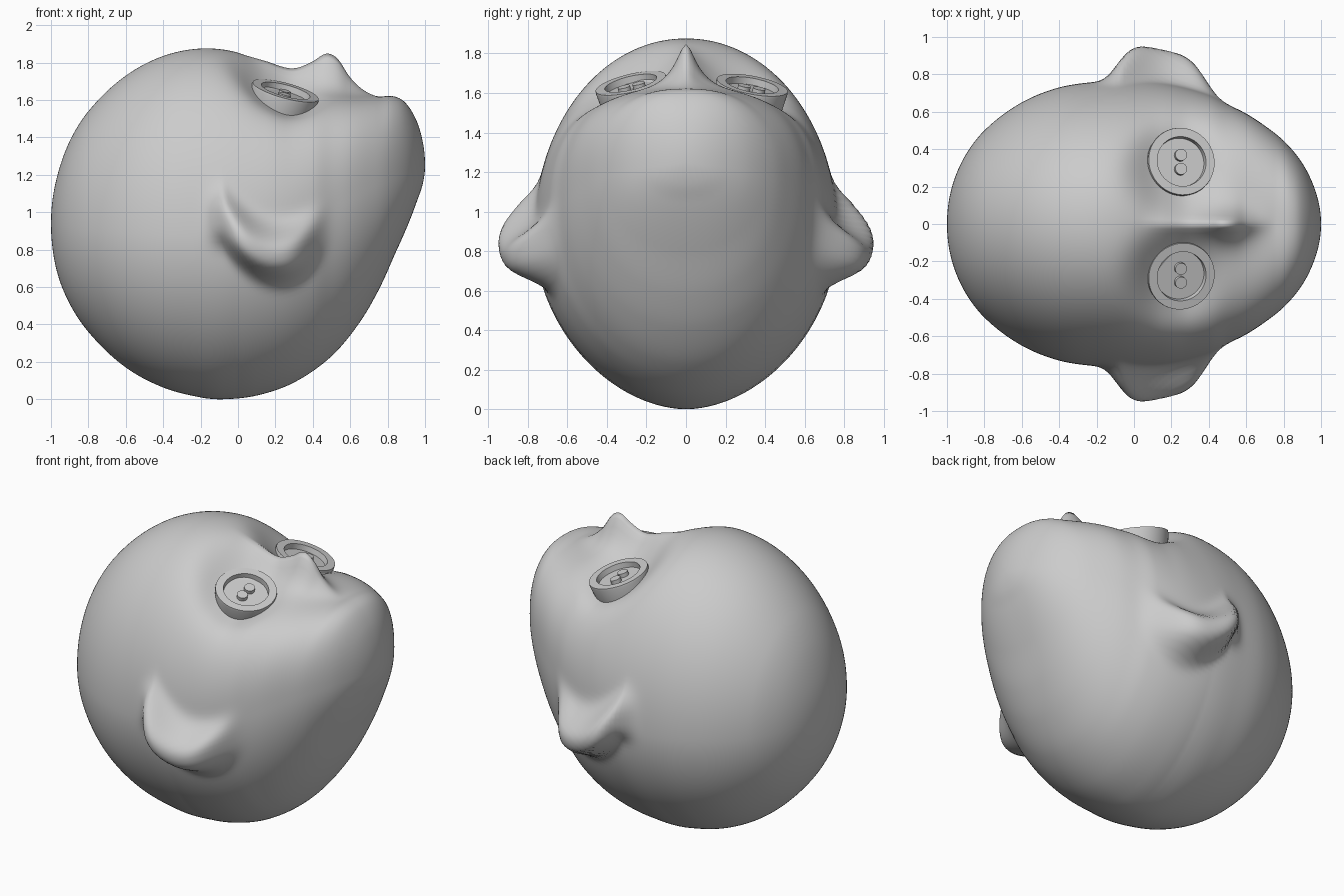
import bpy, bmesh
from math import acos, cos, sin, pi, exp, sqrt
from mathutils import Vector, Matrix

if "Cube" in bpy.data.objects:
    bpy.data.objects.remove(bpy.data.objects["Cube"])

# Profiles along x: upper height, lower height, half width, height of widest point, roundness
TOP = [(-1, .94), (-.97, 1.18), (-.9, 1.38), (-.8, 1.54), (-.6, 1.73), (-.4, 1.835), (-.2, 1.875), (0, 1.855),
       (.15, 1.79), (.3, 1.70), (.45, 1.645), (.6, 1.62), (.75, 1.618), (.83, 1.62), (.89, 1.59),
       (.95, 1.50), (.985, 1.39), (1, 1.25)]
BOTTOM = [(-1, .94), (-.97, .69), (-.9, .51), (-.8, .36), (-.6, .17), (-.4, .063), (-.2, .01), (-.08, 0),
          (.1, .02), (.3, .09), (.5, .23), (.65, .41), (.75, .58), (.85, .80), (.95, 1.04), (.985, 1.14), (1, 1.25)]
WIDTH = [(-1, 0), (-.97, .21), (-.9, .37), (-.8, .50), (-.6, .65), (-.4, .73), (-.2, .76), (0, .768),
         (.2, .745), (.4, .69), (.5, .64), (.6, .59), (.7, .525), (.8, .445), (.9, .325), (.96, .205), (1, 0)]
MIDDLE = [(-1, .94), (-.1, .87), (.25, .93), (.5, 1.02), (.8, 1.18), (1, 1.25)]
SQUARE = [(-1, 2), (0, 2.08), (.25, 2.3), (.6, 2.8), (.8, 2.45), (1, 2)]
NOSE = [(-1, 0), (.02, 0), (.15, .03), (.3, .08), (.4, .15), (.47, .208), (.53, .195), (.6, .10), (.68, .03), (.76, 0), (1, 0)]


def curve(points, x):
    """Smooth interpolation in the angle acos(-x), giving round ends."""
    p = [(acos(-a), b) for a, b in points]
    t = acos(max(-1, min(1, -x)))
    i = 0
    while i < len(p) - 2 and t > p[i + 1][0]:
        i += 1

    def slope(k):
        a, b = p[max(k - 1, 0)], p[min(k + 1, len(p) - 1)]
        return (b[1] - a[1]) / (b[0] - a[0])
    (t0, v0), (t1, v1) = p[i], p[i + 1]
    h = t1 - t0
    u = (t - t0) / h
    return ((2*u**3 - 3*u*u + 1) * v0 + (u**3 - 2*u*u + u) * h * slope(i)
            + (3*u*u - 2*u**3) * v1 + (u**3 - u*u) * h * slope(i + 1))


def sculpt(x, y, z):
    """Raise the nose and ears and press in the eye sockets."""
    if z > 1.1:
        fade = min(1, (z - 1.1) / .3)
        nose = max(0, curve(NOSE, x)) * exp(-(sqrt(y*y + .0009) - .03) / .055)
        d2 = ((x - .21) / .21)**2 + ((abs(y) - .3) / .23)**2
        z += fade * (nose - .12 * exp(-d2 ** 1.4))
    ridge = .755 + 2.2 * max(-.3, min(.3, x - .22))**2
    v = (z - ridge) / (.15 if z > ridge else .112)
    ear = .188 * exp(-abs(v)**3 - abs((x - .145) / .25)**4.5)
    if abs(y) > .3:
        y += ear if y > 0 else -ear
    return Vector((x, y, z))


def finish(name, bm, smooth):
    bmesh.ops.recalc_face_normals(bm, faces=bm.faces)
    mesh = bpy.data.meshes.new(name)
    bm.to_mesh(mesh)
    bm.free()
    ob = bpy.data.objects.new(name, mesh)
    bpy.context.collection.objects.link(ob)
    for poly in mesh.polygons:
        poly.use_smooth = smooth
    return ob


# Head, lofted from cross-sections along x
bm = bmesh.new()
M, N = 180, 180
rings = []
for i in range(1, M):
    x = -cos(pi * i / M)
    top, low, w, mid, n_up = (curve(c, x) for c in (TOP, BOTTOM, WIDTH, MIDDLE, SQUARE))
    ring = []
    for j in range(N):
        c, s = cos(2 * pi * j / N), sin(2 * pi * j / N)
        n = n_up if s > 0 else 1.84 + .4 * max(0, x) + .16 * max(0, -x)
        r = (abs(c)**n + abs(s)**n) ** (-1 / n)
        h = top - mid if s > 0 else mid - low
        ring.append(bm.verts.new(sculpt(x, w * r * c, mid + h * r * s)))
    rings.append(ring)
for a, b in zip(rings, rings[1:]):
    for j in range(N):
        k = (j + 1) % N
        bm.faces.new((a[j], a[k], b[k], b[j]))
for ring, pole in ((rings[0], (-1, 0, .94)), (rings[-1], (1, 0, 1.25))):
    v = bm.verts.new(pole)
    for j in range(N):
        bm.faces.new((ring[j], ring[(j + 1) % N], v))
finish("head", bm, True)


# Button eyes: recessed disc with two pegs
def button_eye(name, centre, normal):
    bm = bmesh.new()
    profile = [(0, -.11), (.172, -.11), (.184, -.012), (.182, 0), (.135, 0), (.132, -.035), (0, -.035)]
    vs = [bm.verts.new((r, 0, z)) for r, z in profile]
    es = [bm.edges.new(e) for e in zip(vs, vs[1:])]
    bmesh.ops.spin(bm, geom=vs + es, axis=(0, 0, 1), cent=(0, 0, 0), angle=2 * pi, steps=48)
    bmesh.ops.remove_doubles(bm, verts=bm.verts, dist=1e-5)
    for y in (-.038, .038):
        bmesh.ops.create_cone(bm, cap_ends=True, segments=24, radius1=.032, radius2=.032, depth=.05,
                              matrix=Matrix.Translation((0, y, -.035)))
    n = Vector(normal).normalized()
    ax = (Vector((1, 0, 0)) - n * n.x).normalized()
    rot = Matrix((ax, n.cross(ax), n)).transposed().to_4x4()
    bm.transform(Matrix.Translation(centre) @ rot)
    ob = finish(name, bm, False)
    bpy.context.view_layer.objects.active = ob
    ob.select_set(True)
    bpy.ops.object.shade_smooth_by_angle(angle=.52)
    ob.select_set(False)


button_eye("eye_right", (.255, -.28, 1.65), (.27, -.24, 1))
button_eye("eye_left", (.255, .335, 1.64), (.27, .19, 1))
